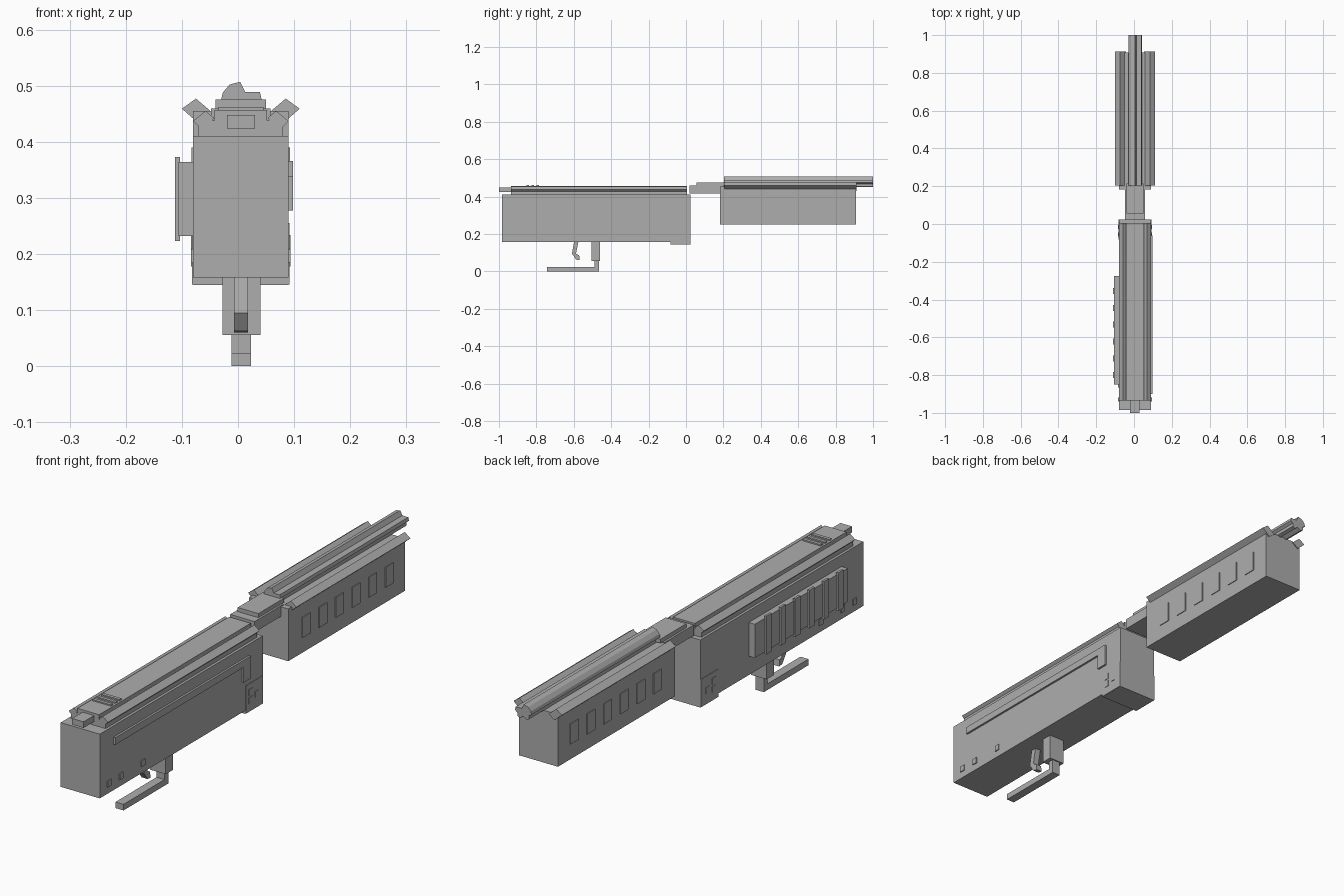
import bpy, bmesh

CX = 0.005  # the model's own mirror plane, slightly off zero

grey = bpy.data.materials.new("plain_grey")
grey.diffuse_color = (0.42, 0.42, 0.42, 1)


def extrude(name, points, axis, lo, hi):
    """Flat profile swept along x (points are y,z) or y (points are x,z)."""
    bm = bmesh.new()

    def ring(d):
        return [bm.verts.new((d, a, b) if axis == "x" else (a, d, b)) for a, b in points]
    r0, r1 = ring(lo), ring(hi)
    bm.faces.new(r0)
    bm.faces.new(r1)
    n = len(points)
    for i in range(n):
        j = (i + 1) % n
        bm.faces.new((r0[i], r0[j], r1[j], r1[i]))
    bmesh.ops.recalc_face_normals(bm, faces=bm.faces)
    me = bpy.data.meshes.new(name)
    bm.to_mesh(me)
    bm.free()
    me.materials.append(grey)
    ob = bpy.data.objects.new(name, me)
    bpy.context.collection.objects.link(ob)
    return ob


def box(name, x, y, z):
    return extrude(name, [(x[0], z[0]), (x[1], z[0]), (x[1], z[1]), (x[0], z[1])], "y", *y)


def mirrored(points):
    return [(2 * CX - a, b) for a, b in points]


# Receiver with the deeper block at its front end
extrude("receiver", [(-0.985, 0.158), (-0.083, 0.158), (-0.083, 0.145), (0.025, 0.145),
                     (0.025, 0.41), (-0.985, 0.41)], "x", -0.08, 0.09)
box("front_block_panel", (-0.082, 0.092), (-0.083, 0.025), (0.146, 0.255))

# Top cover: base, centre plate, chamfered side rails, grip ribs
box("cover_base", (-0.07, 0.08), (-0.935, 0.005), (0.41, 0.438))
box("cover_plate", (-0.042, 0.052), (-0.935, 0.005), (0.438, 0.457))
rail = [(-0.08, 0.437), (-0.058, 0.455), (-0.043, 0.443), (-0.05, 0.43), (-0.07, 0.427)]
for side, pts in (("left", rail), ("right", mirrored(rail))):
    extrude("cover_rail_" + side, pts, "y", -0.935, 0.005)
for i in range(3):
    y = -0.852 + i * 0.027
    box("cover_rib_%d" % i, (-0.035, 0.045), (y, y + 0.013), (0.457, 0.462))
box("rear_latch", (-0.02, 0.03), (-1.0, -0.93), (0.424, 0.448))

# Charging slot on the right side, with its drop at the front
extrude("charging_slot", [(-0.9, 0.338), (-0.105, 0.338), (-0.105, 0.278), (-0.06, 0.278),
                          (-0.06, 0.366), (-0.9, 0.366)], "x", 0.085, 0.098)

# Side rack with upright straps on the left side
box("side_rack", (-0.106, -0.08), (-0.85, -0.275), (0.232, 0.364))
for i in range(6):
    y = -0.355 - i * 0.089
    box("rack_strap_%d" % i, (-0.112, -0.103), (y - 0.016, y + 0.016), (0.223, 0.373))

# Square pins on both sides
pins = [(-0.93, 0.197), (-0.855, 0.197), (-0.72, 0.197),
        (-0.055, 0.19), (-0.055, 0.222), (-0.015, 0.2)]
for i, (y, z) in enumerate(pins):
    box("pin_%d" % i, (-0.084, 0.094), (y - 0.011, y + 0.011), (z - 0.012, z + 0.012))

# Lower post, guard arm and trigger
box("guard_post", (-0.028, 0.04), (-0.505, -0.46), (0.056, 0.16))
extrude("guard_arm", [(-0.742, 0.0), (-0.465, 0.0), (-0.465, 0.06), (-0.488, 0.06),
                      (-0.488, 0.024), (-0.742, 0.024)], "x", -0.012, 0.023)
extrude("trigger", [(-0.598, 0.16), (-0.575, 0.16), (-0.588, 0.095), (-0.571, 0.085),
                    (-0.568, 0.06), (-0.587, 0.063), (-0.61, 0.095)], "x", -0.007, 0.018)

# Connector between receiver and handguard
box("connector", (-0.048, 0.058), (0.02, 0.2), (0.417, 0.459))
box("connector_plate", (-0.04, 0.05), (0.055, 0.215), (0.459, 0.475))

# Handguard, flared wings and raised slot plates
box("handguard", (-0.08, 0.09), (0.183, 0.908), (0.25, 0.455))
wing = [(-0.1, 0.459), (-0.075, 0.477), (-0.042, 0.449), (-0.068, 0.431)]
for side, pts in (("left", wing), ("right", mirrored(wing))):
    extrude("handguard_wing_" + side, pts, "y", 0.205, 0.912)
for i in range(6):
    y = 0.268 + i * 0.103
    box("handguard_slot_%d" % i, (-0.083, 0.093), (y, y + 0.05), (0.31, 0.39))

# Fluted barrel cluster
extrude("barrel_cluster", [(-0.03, 0.476), (-0.027, 0.488), (-0.015, 0.502), (0.004, 0.507),
                           (0.013, 0.489), (0.039, 0.489), (0.042, 0.476), (0.032, 0.468),
                           (0.032, 0.455), (0.018, 0.45), (0.008, 0.46), (-0.008, 0.45),
                           (-0.02, 0.456), (-0.018, 0.468)], "y", 0.203, 1.0)
